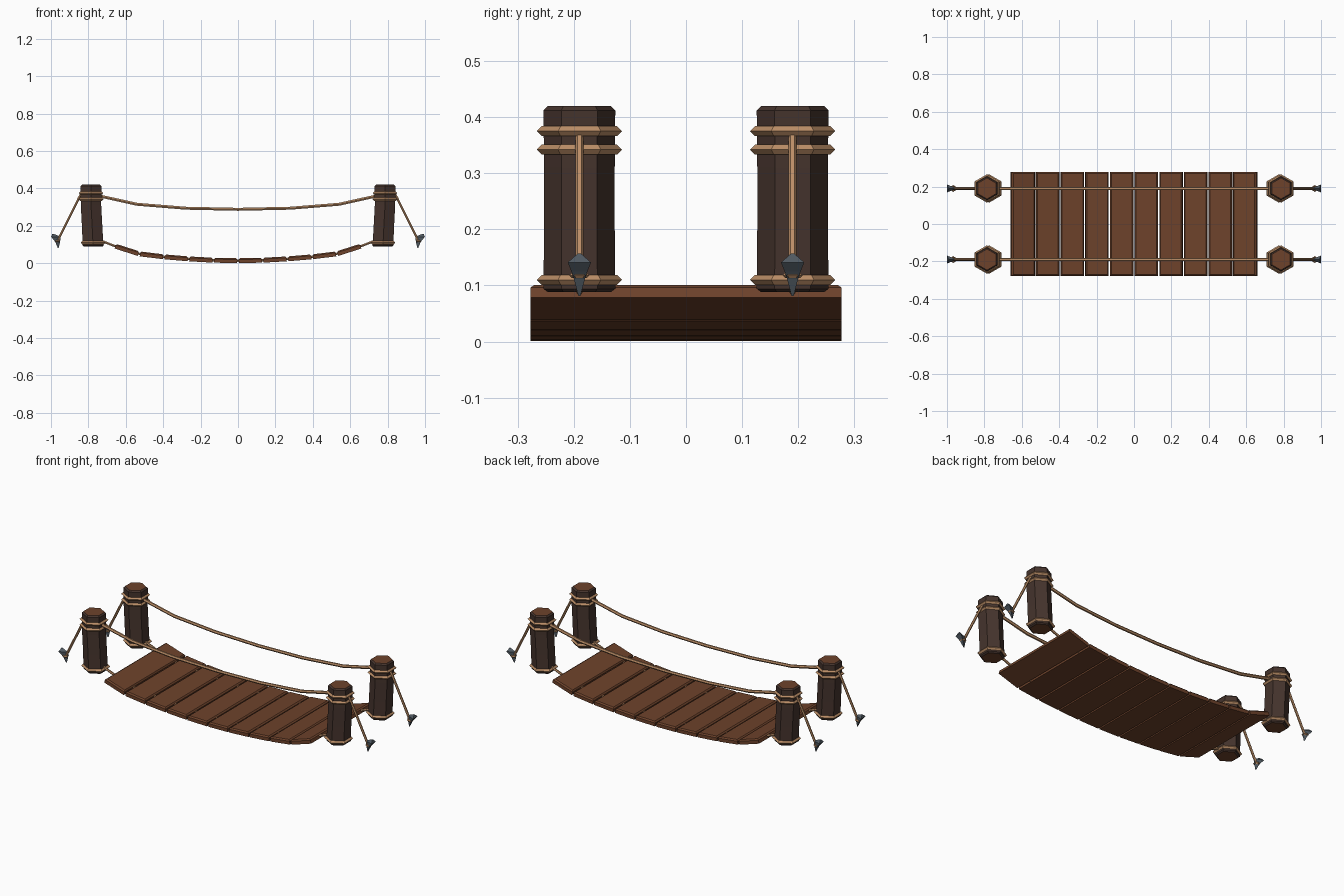
import bpy, bmesh, math
from mathutils import Vector

if "Cube" in bpy.data.objects:
    bpy.data.objects.remove(bpy.data.objects["Cube"])


def material(name, color):
    m = bpy.data.materials.new(name)
    m.diffuse_color = (*color, 1)
    m.use_nodes = True
    m.node_tree.nodes["Principled BSDF"].inputs["Base Color"].default_value = m.diffuse_color
    return m


PLANK = material("plank_wood", (0.155, 0.055, 0.024))
BARK = material("post_bark", (0.06, 0.034, 0.026))
ROPE = material("rope", (0.50, 0.27, 0.135))
METAL = material("metal", (0.08, 0.10, 0.12))


def loft(name, rings, mats, closed=False, cap_mat=0):
    """Skin a list of point rings; cap the ends unless closed."""
    bm = bmesh.new()
    vs = [[bm.verts.new(p) for p in r] for r in rings]
    n = len(rings[0])
    for i in range(len(vs) if closed else len(vs) - 1):
        a, b = vs[i], vs[(i + 1) % len(vs)]
        for j in range(n):
            k = (j + 1) % n
            bm.faces.new((a[j], a[k], b[k], b[j]))
    if not closed:
        for r in (vs[0], vs[-1]):
            bm.faces.new(r).material_index = cap_mat
    bmesh.ops.recalc_face_normals(bm, faces=bm.faces)
    me = bpy.data.meshes.new(name)
    bm.to_mesh(me)
    bm.free()
    for m in mats:
        me.materials.append(m)
    ob = bpy.data.objects.new(name, me)
    bpy.context.collection.objects.link(ob)
    return ob


def polygon(x, y, z, r, n=6, start=math.pi / 2):
    return [(x + r * math.cos(start + i * math.tau / n),
             y + r * math.sin(start + i * math.tau / n), z) for i in range(n)]


def rope(name, path, y, r=0.009, sides=6):
    """Tube along an (x, z) path lying in the plane y."""
    pts = [Vector((x, y, z)) for x, z in path]
    rings = []
    for i, p in enumerate(pts):
        t = (pts[min(i + 1, len(pts) - 1)] - pts[max(i - 1, 0)]).normalized()
        side = Vector((0, 1, 0))
        up = t.cross(side)
        rings.append([p + r * (math.cos(a) * side + math.sin(a) * up)
                      for a in (k * math.tau / sides for k in range(sides))])
    return loft(name, rings, [ROPE])


def binding(name, x, y, z, r=0.067, w=0.009, n=6):
    """Hexagonal rope loop with a diamond section."""
    section = [(r + w, 0), (r, w), (r - w, 0), (r, -w)]
    rings = []
    for i in range(n):
        a = math.pi / 2 + i * math.tau / n
        rings.append([(x + q * math.cos(a), y + q * math.sin(a), z + h) for q, h in section])
    return loft(name, rings, [ROPE], closed=True)


# Deck planks, laid along the sagging line
PITCH = 0.132
half = [0.0135, 0.016, 0.023, 0.034, 0.050, 0.092]
deck = [(k * PITCH, half[abs(k)]) for k in range(-5, 6)]
T, C, W = 0.026, 0.007, 0.277
for i in range(10):
    a = Vector((deck[i][0], 0, deck[i][1]))
    b = Vector((deck[i + 1][0], 0, deck[i + 1][1]))
    mid, u = (a + b) / 2, (b - a).normalized()
    up = u.cross(Vector((0, 1, 0)))
    if up.z < 0:
        up = -up
    hl = (b - a).length / 2 - 0.004
    rings = []
    for v, inset in ((-T / 2, 0), (T / 2 - C, 0), (T / 2, C)):
        rings.append([mid + u * (sx * (hl - inset)) + up * v
                      + Vector((0, sy * (W - inset), 0))
                      for sx, sy in ((-1, -1), (1, -1), (1, 1), (-1, 1))])
    loft(f"plank_{i + 1}", rings, [PLANK])

rail_half = [(0, 0.288), (0.28, 0.294), (0.54, 0.315), (0.73, 0.357), (0.79, 0.360)]
for sy, side in ((-1, "front"), (1, "back")):
    y = sy * 0.19
    # Handrail and deck ropes
    rail = [(-x, z) for x, z in rail_half[:0:-1]] + rail_half
    rope(f"{side}_handrail", rail, y)
    rope(f"{side}_deck_rope", [(-0.77, 0.135)] + deck + [(0.77, 0.135)], y, r=0.007)

    for sx, end in ((-1, "left"), (1, "right")):
        tag = f"{side}_{end}"
        # Slightly bent hexagonal post with paler end grain
        prof = [(0.774, 0.088, 0.056), (0.775, 0.094, 0.064), (0.780, 0.20, 0.063),
                (0.786, 0.31, 0.063), (0.786, 0.412, 0.064), (0.786, 0.420, 0.056)]
        loft(f"{tag}_post", [polygon(sx * x, y, z, r) for x, z, r in prof],
             [BARK, PLANK], cap_mat=1)
        # Rope bindings
        for j, (x, z) in enumerate(((0.775, 0.110), (0.786, 0.342), (0.786, 0.375))):
            binding(f"{tag}_binding_{j + 1}", sx * x, y, z)
        # Guy rope down to the peg
        rope(f"{tag}_guy_rope", [(sx * 0.835, 0.372), (sx * 0.848, 0.354), (sx * 0.968, 0.112)],
             y, r=0.007)
        # Three-sided metal peg: point, neck, flared head, peak
        peg = [(0.962, 0.081, 0.002), (0.968, 0.112, 0.011), (0.974, 0.125, 0.016),
               (0.982, 0.141, 0.023), (0.990, 0.157, 0.003)]
        rings = []
        for x, z, r in peg:
            rings.append([(sx * (x - 1.5 * r), y, z),
                          (sx * (x + 0.75 * r), y - 0.9 * r, z),
                          (sx * (x + 0.75 * r), y + 0.9 * r, z)])
        loft(f"{tag}_peg", rings, [METAL])
        # Knot around the peg
        binding(f"{tag}_knot", sx * 0.967, y, 0.118, r=0.013, w=0.005)
